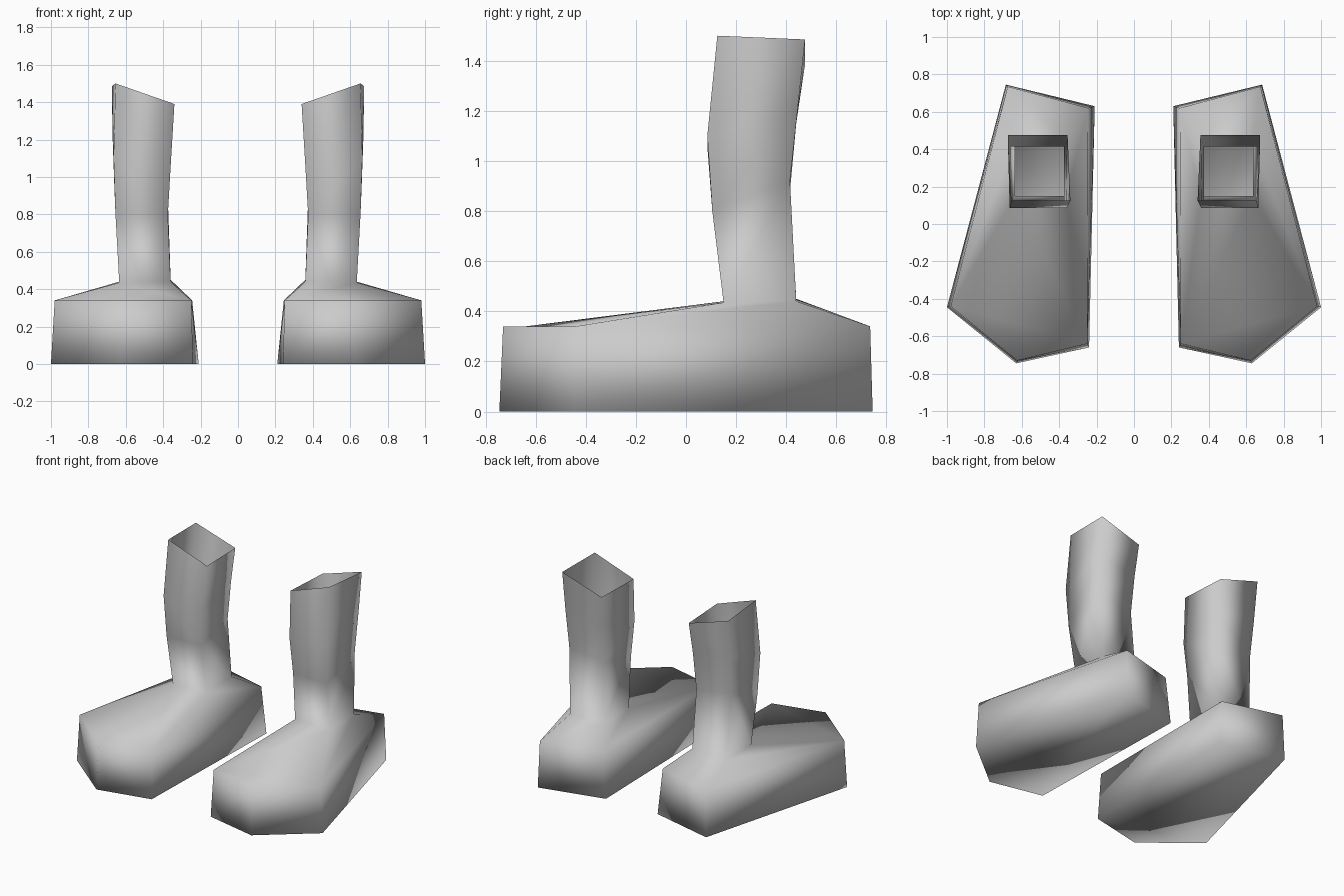
import bpy
import bmesh

default_cube = bpy.data.objects.get("Cube")
if default_cube:
    bpy.data.objects.remove(default_cube, do_unlink=True)

# Single plain colour
grey = bpy.data.materials.new("plain grey")
grey.use_nodes = True
colour = (0.6, 0.6, 0.6, 1)
grey.diffuse_color = colour
grey.node_tree.nodes["Principled BSDF"].inputs["Base Color"].default_value = colour

# Foot outlines: inner heel, outer heel, outer toe, toe tip, inner toe
sole_outline = [(.21, .63), (.685, .745), (1, -.445), (.63, -.745), (.24, -.66)]
upper_outline = [(.245, .62), (.675, .735), (.98, -.44), (.625, -.73), (.25, -.64)]
upper_height = .34

# Leg cross-sections from ankle to cuff: inner back, outer back, outer front, inner front
leg_sections = [
    [(.36, .44, .45), (.635, .44, .44), (.635, .15, .435), (.36, .15, .44)],
    [(.375, .415, .88), (.66, .415, .92), (.655, .105, .8), (.375, .105, .8)],
    [(.365, .44, 1.15), (.67, .445, 1.2), (.665, .085, 1.1), (.36, .085, 1.06)],
    [(.355, .475, 1.385), (.675, .475, 1.485), (.655, .125, 1.5), (.34, .125, 1.39)],
]


def bridge(bm, lower, upper):
    """Join two closed clockwise rings of equal length with outward quads."""
    count = len(lower)
    for i in range(count):
        j = (i + 1) % count
        bm.faces.new((lower[j], lower[i], upper[i], upper[j]))


def build_leg(name, side):
    bm = bmesh.new()

    def ring(points):
        return [bm.verts.new((side * x, y, z)) for x, y, z in points]

    # Foot block
    sole = ring([(x, y, 0) for x, y in sole_outline])
    upper = ring([(x, y, upper_height) for x, y in upper_outline])
    bm.faces.new(sole)
    bridge(bm, sole, upper)

    # Instep, sloping up to the ankle, with a flat toe triangle
    inner_heel, outer_heel, outer_toe, toe_tip, inner_toe = upper
    sections = [ring(points) for points in leg_sections]
    bm.faces.new((inner_toe, toe_tip, outer_toe))
    bridge(bm, [inner_heel, outer_heel, outer_toe, inner_toe], sections[0])

    # Hollow leg, open at the cuff
    for lower, higher in zip(sections, sections[1:]):
        bridge(bm, lower, higher)

    # The mirrored side turns the surface inside out, so turn it back
    if side < 0:
        bmesh.ops.reverse_faces(bm, faces=bm.faces[:])
    for face in bm.faces:
        face.smooth = True

    mesh = bpy.data.meshes.new(name)
    bm.to_mesh(mesh)
    bm.free()
    mesh.materials.append(grey)
    leg = bpy.data.objects.new(name, mesh)
    bpy.context.collection.objects.link(leg)


build_leg("left_leg_and_foot", 1)
build_leg("right_leg_and_foot", -1)
